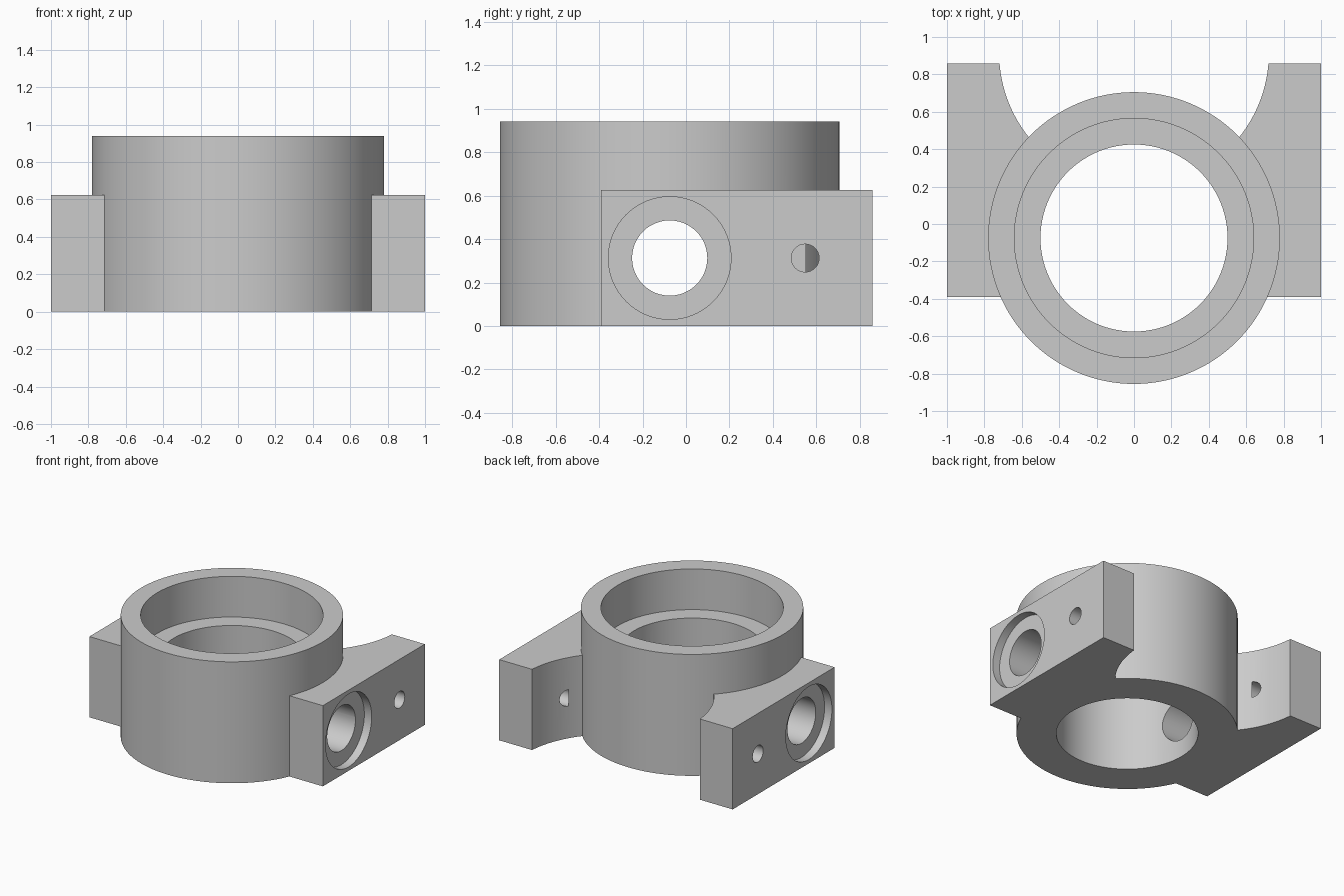
import bpy
import math

cube = bpy.data.objects.get("Cube")
if cube:
    bpy.data.objects.remove(cube, do_unlink=True)

AXIS_Y = -0.075      # ring centre
RING_H = 0.94
LUG_H = 0.625
LUG_FRONT, LUG_BACK = -0.39, 0.857
MID_Z = LUG_H / 2

grey = bpy.data.materials.new("plain_grey")
grey.use_nodes = True
grey.diffuse_color = (0.6, 0.6, 0.6, 1)
grey.node_tree.nodes["Principled BSDF"].inputs["Base Color"].default_value = (0.6, 0.6, 0.6, 1)


def upright(name, radius, y, z0, z1, sides=96):
    """Vertical cylinder between two heights."""
    bpy.ops.mesh.primitive_cylinder_add(
        vertices=sides, radius=radius, depth=z1 - z0, location=(0, y, (z0 + z1) / 2))
    ob = bpy.context.object
    ob.name = name
    return ob


def crosswise(name, radius, y, x0, x1, sides=48):
    """Cylinder along x at the middle height of the lugs."""
    bpy.ops.mesh.primitive_cylinder_add(
        vertices=sides, radius=radius, depth=abs(x1 - x0),
        location=((x0 + x1) / 2, y, MID_Z), rotation=(0, math.pi / 2, 0))
    ob = bpy.context.object
    ob.name = name
    return ob


def combine(target, tool, operation):
    """Apply an exact boolean, then discard the tool."""
    tool.hide_render = True
    mod = target.modifiers.new(operation.lower(), 'BOOLEAN')
    mod.operation = operation
    mod.solver = 'EXACT'
    mod.object = tool
    bpy.context.view_layer.objects.active = target
    bpy.ops.object.modifier_apply(modifier=mod.name)
    bpy.data.objects.remove(tool, do_unlink=True)


# Solid round body
housing = upright("ring_housing", 0.78, AXIS_Y, 0, RING_H, 128)

# Side lugs, scooped out behind the ring
for side in (-1, 1):
    bpy.ops.mesh.primitive_cube_add(
        size=1, location=(side * 0.65, (LUG_FRONT + LUG_BACK) / 2, MID_Z))
    lug = bpy.context.object
    lug.name = "side_lug"
    lug.scale = (0.7, LUG_BACK - LUG_FRONT, LUG_H)
    bpy.ops.object.transform_apply(location=False, rotation=False, scale=True)
    combine(lug, upright("scoop", 0.721, 0.915, -0.2, 1.2, 128), 'DIFFERENCE')
    combine(housing, lug, 'UNION')

# Stepped main bore
combine(housing, upright("bore", 0.5, AXIS_Y, -0.2, 1.2), 'DIFFERENCE')
combine(housing, upright("bore_step", 0.64, AXIS_Y, LUG_H, 1.2), 'DIFFERENCE')

# Cross hole, its shallow recesses and the small blind pin holes
combine(housing, crosswise("cross_hole", 0.173, AXIS_Y, -1.2, 1.2), 'DIFFERENCE')
for side in (-1, 1):
    combine(housing, crosswise("recess", 0.282, AXIS_Y, side * 0.9375, side * 1.2, 64), 'DIFFERENCE')
    combine(housing, crosswise("pin_hole", 0.064, 0.548, side * 0.622, side * 1.2, 32), 'DIFFERENCE')

# Finish
housing.data.materials.clear()
housing.data.materials.append(grey)
for poly in housing.data.polygons:
    poly.material_index = 0
bpy.ops.object.select_all(action='DESELECT')
housing.select_set(True)
bpy.context.view_layer.objects.active = housing
bpy.ops.object.shade_smooth_by_angle(angle=math.radians(30))
